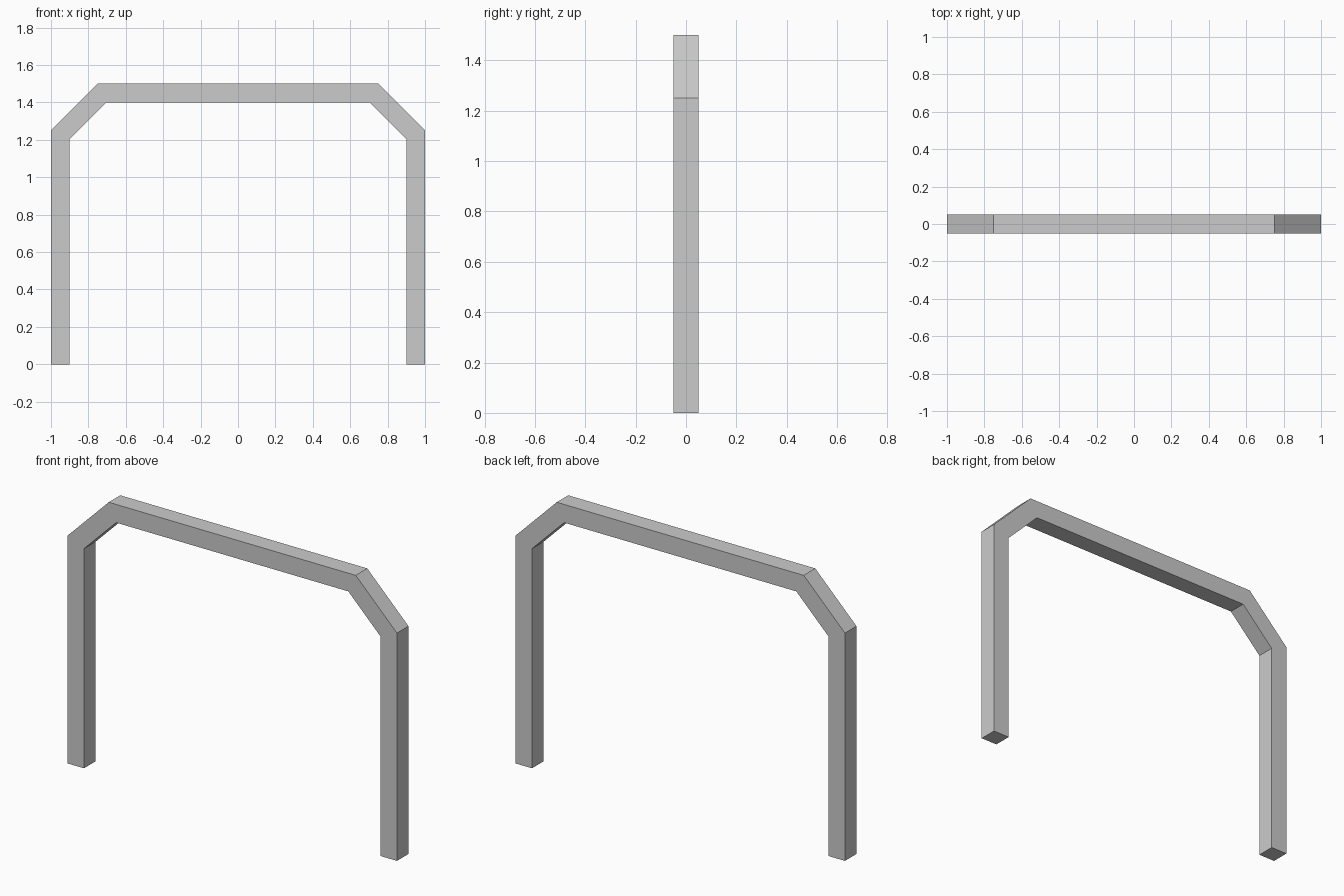
import bpy, bmesh

if "Cube" in bpy.data.objects:
    bpy.data.objects.remove(bpy.data.objects["Cube"])

DEPTH = 0.1

# Right half of the frame: outer and inner outline points (x, z)
outer = [(1.0, 0.0), (1.0, 1.25), (0.75, 1.5)]
inner = [(0.9, 0.0), (0.9, 1.205), (0.705, 1.4)]


def full(half):
    # Continue the half outline over to the left side
    return half + [(-x, z) for x, z in reversed(half)]


bm = bmesh.new()

# Flat front outline: leg, brace, top bar, brace, leg
out_v = [bm.verts.new((x, -DEPTH / 2, z)) for x, z in full(outer)]
in_v = [bm.verts.new((x, -DEPTH / 2, z)) for x, z in full(inner)]
for i in range(len(out_v) - 1):
    bm.faces.new((out_v[i], out_v[i + 1], in_v[i + 1], in_v[i]))

# Extrude to the back for the square bar section
geom = bmesh.ops.extrude_face_region(bm, geom=bm.faces[:], use_keep_orig=True)["geom"]
moved = [g for g in geom if isinstance(g, bmesh.types.BMVert)]
bmesh.ops.translate(bm, verts=moved, vec=(0, DEPTH, 0))
bmesh.ops.recalc_face_normals(bm, faces=bm.faces[:])

mesh = bpy.data.meshes.new("arch_frame")
bm.to_mesh(mesh)
bm.free()
frame = bpy.data.objects.new("arch_frame", mesh)
bpy.context.collection.objects.link(frame)
